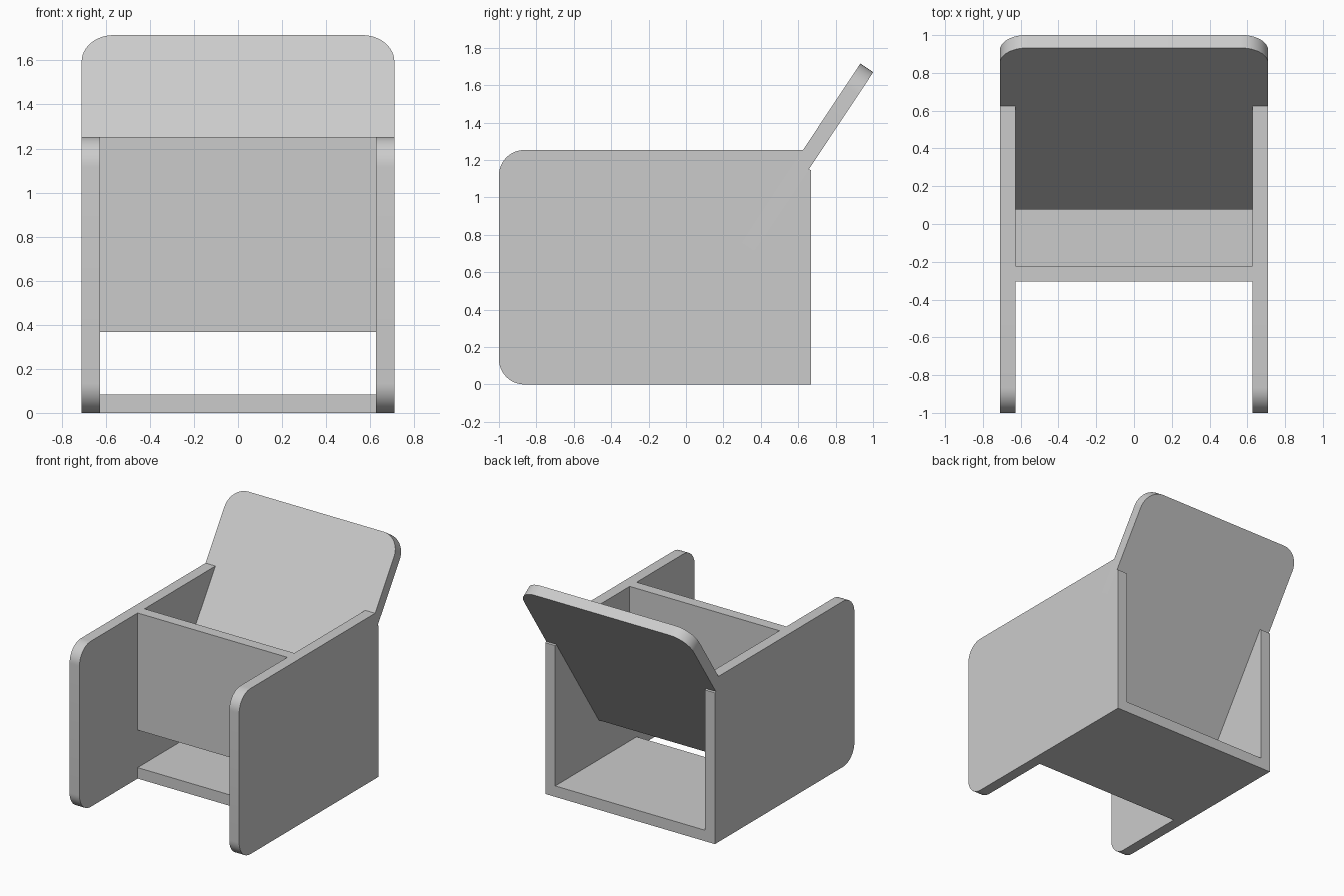
import bpy, bmesh, math
from mathutils import Matrix, Vector

cube = bpy.data.objects.get("Cube")
if cube:
    bpy.data.objects.remove(cube)

# Main dimensions
HALF = 0.71          # half of the overall width
T = 0.083            # board thickness
INNER = HALF - T     # inner face of the side boards
BACK, FRONT, TOP = 0.668, -1.0, 1.253
PLATE = -0.305       # front face of the upright plate
TAB = 0.70           # lower end of the upright plate's tabs
LEAN = math.atan2(0.833, 0.553)
UP = Vector((math.cos(LEAN), math.sin(LEAN)))       # along the backrest, in (y, z)
OUT = Vector((UP.y, -UP.x))                         # through it, towards the back
FOOT = Vector((0.077, 0.427))                       # lower front edge of the backrest
LENGTH, SLOT = 1.546, 0.294

grey = bpy.data.materials.new("light_grey")
grey.use_nodes = True
grey.diffuse_color = (0.6, 0.6, 0.6, 1)
grey.node_tree.nodes["Principled BSDF"].inputs["Base Color"].default_value = (0.6, 0.6, 0.6, 1)


def rounded(corners, steps=12):
    """Turn (u, v) or (u, v, radius) corners into an outline."""
    points = []
    for i, c in enumerate(corners):
        p = Vector(c[:2])
        if len(c) == 2:
            points.append(p)
            continue
        a = (Vector(corners[i - 1][:2]) - p).normalized() * c[2]
        b = (Vector(corners[(i + 1) % len(corners)][:2]) - p).normalized() * c[2]
        for k in range(steps + 1):
            t = k / steps * math.pi / 2
            points.append(p + a * (1 - math.sin(t)) + b * (1 - math.cos(t)))
    return points


def mirrored(half):
    """Complete a right-hand half outline across u = 0."""
    return half + [(-c[0], *c[1:]) for c in reversed(half)]


def frame(u, v, w, origin):
    m = Matrix((u, v, w)).transposed().to_4x4()
    m.translation = origin
    return m


def board(name, corners, matrix, holes=(), radius=0.0):
    """Extrude an outline by one board thickness and drill its holes."""
    bm = bmesh.new()
    face = bm.faces.new([bm.verts.new((p.x, p.y, 0)) for p in rounded(corners)])
    ext = bmesh.ops.extrude_face_region(bm, geom=[face])
    verts = [g for g in ext["geom"] if isinstance(g, bmesh.types.BMVert)]
    bmesh.ops.translate(bm, verts=verts, vec=(0, 0, T))
    bm.transform(matrix)
    bmesh.ops.recalc_face_normals(bm, faces=bm.faces)
    mesh = bpy.data.meshes.new(name)
    bm.to_mesh(mesh)
    bm.free()
    mesh.materials.append(grey)
    obj = bpy.data.objects.new(name, mesh)
    bpy.context.collection.objects.link(obj)
    bpy.ops.object.select_all(action="DESELECT")
    bpy.context.view_layer.objects.active = obj
    obj.select_set(True)
    for u, v in holes:
        bm = bmesh.new()
        bmesh.ops.create_cone(bm, cap_ends=True, segments=32, radius1=radius,
                              radius2=radius, depth=T * 3)
        bm.transform(matrix @ Matrix.Translation((u, v, T / 2)))
        bmesh.ops.recalc_face_normals(bm, faces=bm.faces)
        drill_mesh = bpy.data.meshes.new("drill")
        bm.to_mesh(drill_mesh)
        bm.free()
        drill_mesh.materials.append(grey)
        drill = bpy.data.objects.new("drill", drill_mesh)
        bpy.context.collection.objects.link(drill)
        cut = obj.modifiers.new("hole", "BOOLEAN")
        cut.operation, cut.solver, cut.object = "DIFFERENCE", "EXACT", drill
        bpy.ops.object.modifier_apply(modifier=cut.name)
        bpy.data.objects.remove(drill)
    bpy.ops.object.shade_smooth_by_angle(angle=math.radians(30))
    return obj


X, Y, Z = Vector((1, 0, 0)), Vector((0, 1, 0)), Vector((0, 0, 1))

# Side boards, notched for the floor, the plate and the backrest
slot_front = FOOT + UP * SLOT
slot_back = slot_front + OUT * T
rim_front = slot_front + UP * ((TOP - slot_front.y) / UP.y)
rim_back = slot_back + UP * ((1.15 - slot_back.y) / UP.y)
side = [
    (FRONT, 0, 0.135), (PLATE, 0), (PLATE, T), (-0.03, T), (-0.03, 0),
    (0.39, 0), (0.39, T), (BACK, T), (BACK, 1.145),
    tuple(rim_back), tuple(slot_back), tuple(slot_front), tuple(rim_front),
    (PLATE + T, TOP), (PLATE + T, TAB), (PLATE, TAB), (PLATE, TOP),
    (FRONT, TOP, 0.135),
]
for name, x in (("left_side", INNER), ("right_side", -HALF)):
    board(name, side, frame(Y, Z, X, (x, 0, 0)),
          [(-0.793, 0.943), (-0.793, 0.315)], 0.043)

# Floor board with two tabs on each side
floor = mirrored([
    (HALF, PLATE), (HALF, -0.03), (INNER, -0.03),
    (INNER, 0.39), (HALF, 0.39), (HALF, BACK),
])
board("floor", floor, Matrix.Identity(4))

# Upright plate with upper tabs
plate = mirrored([(INNER, 0.367), (INNER, TAB), (HALF, TAB), (HALF, TOP)])
board("upright_plate", plate, frame(X, Z, -Y, (0, PLATE + T, 0)))

# Leaning backrest, narrow below the slots, with rounded top corners
backrest = mirrored([(INNER, 0), (INNER, SLOT), (HALF, SLOT), (HALF, LENGTH, 0.145)])
board("backrest", backrest,
      frame(X, Vector((0, *UP)), Vector((0, *OUT)), (0, *FOOT)),
      [(-0.313, 1.337), (0.313, 1.337)], 0.021)
